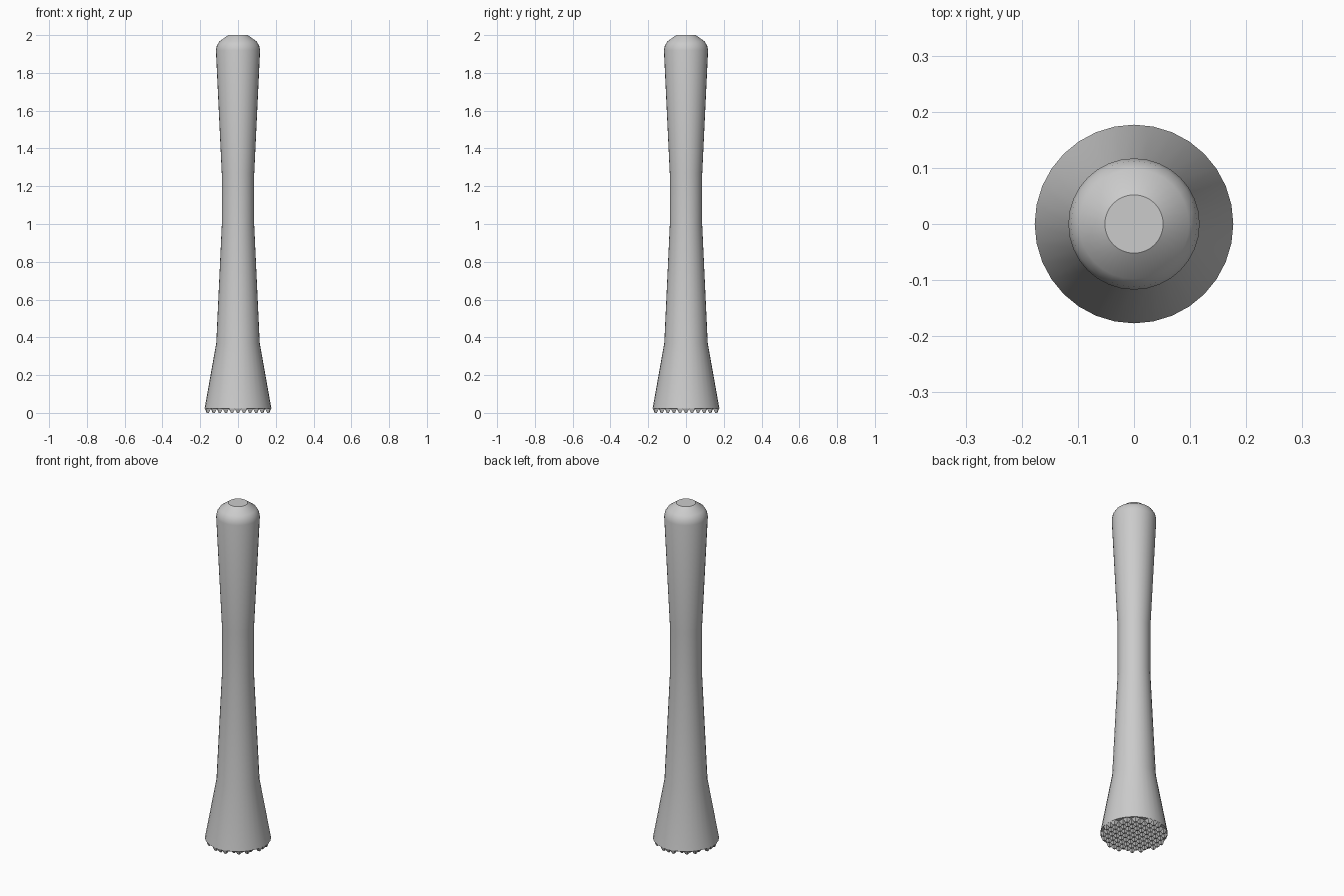
import bpy, bmesh, math

if "Cube" in bpy.data.objects:
    bpy.data.objects.remove(bpy.data.objects["Cube"], do_unlink=True)

SIDES = 32
BASE_Z = 0.022
BASE_R = 0.177

# Single grey finish
grey = bpy.data.materials.new("light_grey")
grey.use_nodes = True
colour = (0.6, 0.6, 0.6, 1)
grey.diffuse_color = colour
grey.node_tree.nodes["Principled BSDF"].inputs["Base Color"].default_value = colour


def finish(bm, name):
    bmesh.ops.recalc_face_normals(bm, faces=bm.faces)
    mesh = bpy.data.meshes.new(name)
    bm.to_mesh(mesh)
    bm.free()
    obj = bpy.data.objects.new(name, mesh)
    bpy.context.collection.objects.link(obj)
    mesh.materials.append(grey)
    return obj


# Turned handle: flared foot, slim waist, rounded top with a flat cap
profile = [(BASE_R, BASE_Z), (0.115, 0.37), (0.086, 0.99), (0.086, 1.27),
           (0.117, 1.92), (0.112, 1.945), (0.098, 1.967), (0.052, 2.0)]
bm = bmesh.new()
rings = []
for r, z in profile:
    rings.append([bm.verts.new((r * math.cos(a), r * math.sin(a), z))
                  for a in (2 * math.pi * i / SIDES for i in range(SIDES))])
for low, high in zip(rings, rings[1:]):
    for i in range(SIDES):
        j = (i + 1) % SIDES
        bm.faces.new((low[i], low[j], high[j], high[i]))
bm.faces.new(rings[0])
bm.faces.new(rings[-1])
handle = finish(bm, "handle")
bpy.context.view_layer.objects.active = handle
handle.select_set(True)
bpy.ops.object.shade_smooth_by_angle(angle=math.radians(30))

# Grid of blunt pyramid teeth under the foot, trimmed to its round edge
PITCH = 0.032
HALF = PITCH / 2
TIP = HALF * 0.35


def trimmed(x, y, z, limit):
    k = min(1, limit / max(math.hypot(x, y), 1e-6))
    return (x * k, y * k, z)


bm = bmesh.new()
corners = [(-1, -1), (1, -1), (1, 1), (-1, 1)]
for ix in range(-5, 6):
    for iy in range(-5, 6):
        cx, cy = ix * PITCH, iy * PITCH
        if math.hypot(cx, cy) > BASE_R - 0.006:
            continue
        root = [bm.verts.new(trimmed(cx + u * HALF, cy + v * HALF, BASE_Z, BASE_R - 0.001))
                for u, v in corners]
        tip = [bm.verts.new(trimmed(cx + u * TIP, cy + v * TIP, 0, BASE_R - 0.004))
               for u, v in corners]
        bm.faces.new(tip)
        for i in range(4):
            j = (i + 1) % 4
            bm.faces.new((root[i], root[j], tip[j], tip[i]))
finish(bm, "teeth")
